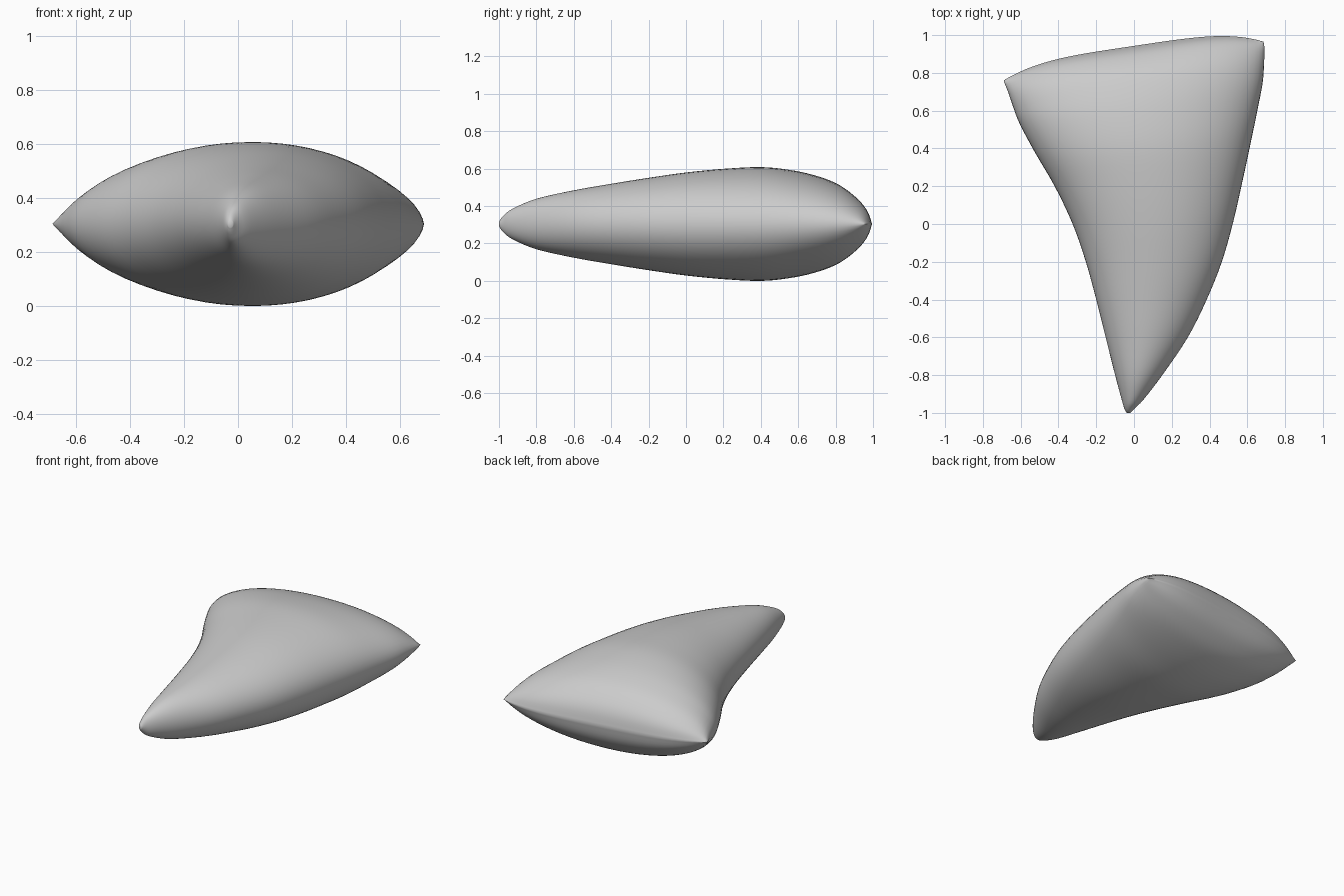
import bpy, bmesh, math

if "Cube" in bpy.data.objects:
    bpy.data.objects.remove(bpy.data.objects["Cube"])

# Cross-sections from the front tip to the back edge:
# left x, left y, right x, right y, backward bow, half thickness
SECTIONS = [
    (-.038, -1.0, -.018, -1.0, 0, .012),
    (-.05, -.98, .0, -.98, 0, .04),
    (-.065, -.93, .05, -.93, 0, .08),
    (-.10, -.8, .15, -.8, 0, .135),
    (-.15, -.6, .285, -.6, 0, .18),
    (-.20, -.4, .385, -.4, 0, .215),
    (-.255, -.2, .465, -.2, 0, .247),
    (-.325, 0, .525, .01, 0, .276),
    (-.42, .2, .575, .23, 0, .296),
    (-.525, .38, .62, .44, 0, .304),
    (-.605, .53, .655, .61, .01, .285),
    (-.64, .62, .68, .74, .03, .253),
    (-.66, .68, .688, .83, .055, .21),
    (-.675, .72, .69, .90, .075, .145),
    (-.685, .745, .69, .94, .082, .08),
    (-.69, .76, .685, .965, .08, 0),
]
MID_Z = .304
RING = 64
STEPS = 4


def smooth(a, b, c, d, t):
    """Smooth curve through b and c."""
    return .5 * (2 * b + (c - a) * t + (2 * a - 5 * b + 4 * c - d) * t * t
                 + (3 * b - a - 3 * c + d) * t ** 3)


def all_sections():
    n = len(SECTIONS)
    for i in range(n - 1):
        rows = [SECTIONS[min(max(i + k, 0), n - 1)] for k in (-1, 0, 1, 2)]
        for s in range(STEPS):
            yield [smooth(*v, s / STEPS) for v in zip(*rows)]
    yield SECTIONS[-1]


# Inflated triangular body, lofted through elliptical sections
bm = bmesh.new()
rings = []
for lx, ly, rx, ry, bow, h in all_sections():
    ring = []
    for j in range(RING):
        a = 2 * math.pi * j / RING
        u = math.cos(a)
        x = (lx + rx) / 2 + u * (rx - lx) / 2
        y = (ly + ry) / 2 + u * (ry - ly) / 2 + bow * (1 - u ** 4)
        ring.append(bm.verts.new((x, y, MID_Z + max(h, 0) * math.sin(a))))
    rings.append(ring)
for r0, r1 in zip(rings, rings[1:]):
    for j in range(RING):
        k = (j + 1) % RING
        bm.faces.new((r0[j], r0[k], r1[k], r1[j]))
bm.faces.new(rings[0])  # front tip

# Weld the upper and lower skins along the back edge
bmesh.ops.remove_doubles(bm, verts=bm.verts[:], dist=.0005)
bmesh.ops.recalc_face_normals(bm, faces=bm.faces[:])
for f in bm.faces:
    f.smooth = True
mesh = bpy.data.meshes.new("body")
bm.to_mesh(mesh)
bm.free()

grey = bpy.data.materials.new("grey")
grey.diffuse_color = (.6, .6, .6, 1)
grey.use_nodes = True
grey.node_tree.nodes["Principled BSDF"].inputs["Base Color"].default_value = grey.diffuse_color
mesh.materials.append(grey)
body = bpy.data.objects.new("body", mesh)
bpy.context.collection.objects.link(body)
